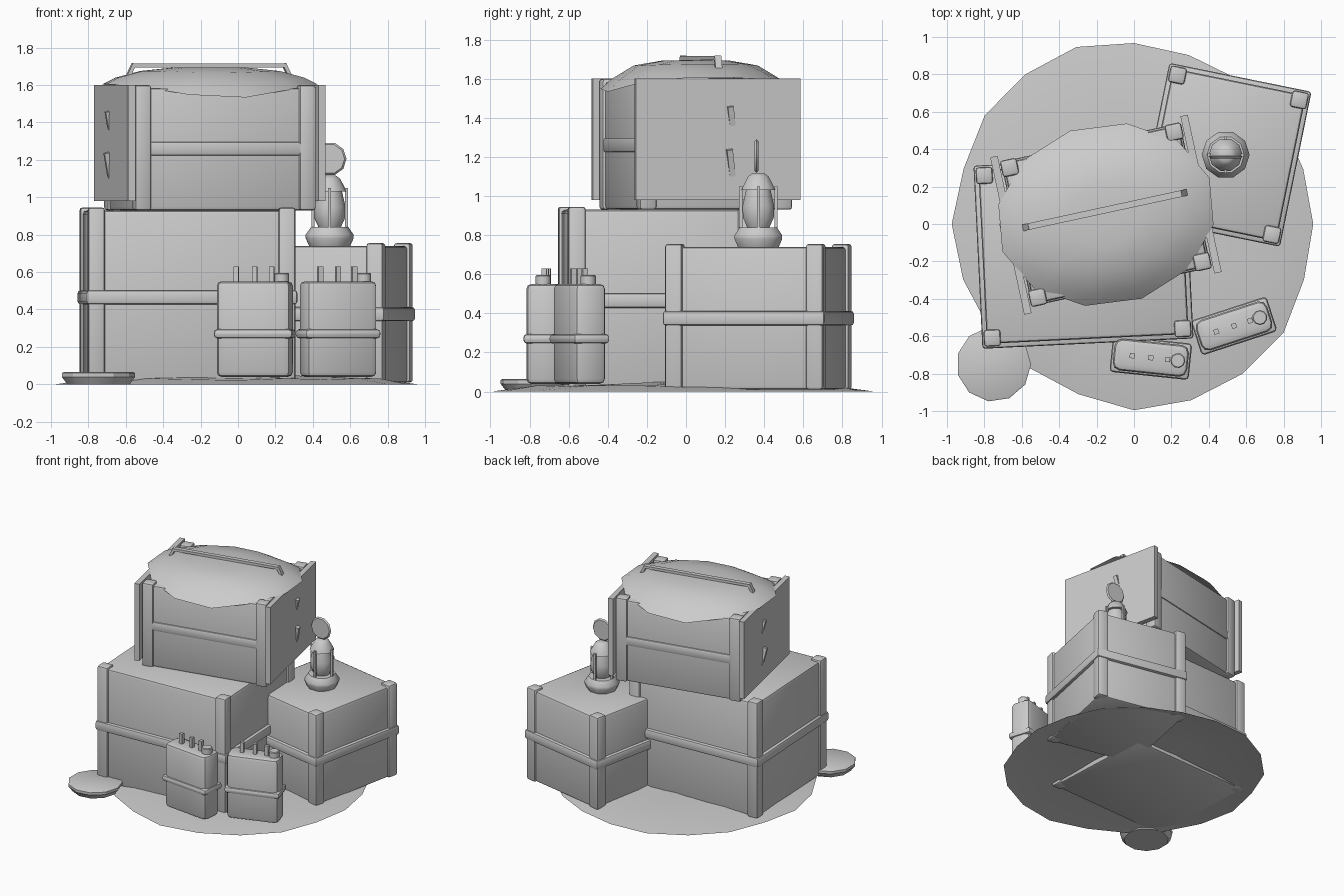
import bpy, bmesh, math, random
from mathutils import Matrix, Vector

if "Cube" in bpy.data.objects:
    bpy.data.objects.remove(bpy.data.objects["Cube"])
random.seed(4)

GREY = 0.6
mat = bpy.data.materials.new("plain grey")
mat.use_nodes = True
mat.diffuse_color = (GREY, GREY, GREY, 1)
mat.node_tree.nodes["Principled BSDF"].inputs["Base Color"].default_value = (GREY, GREY, GREY, 1)


def finish(name, bm, frame=Matrix(), smooth=40):
    """Turn a bmesh into a placed, shaded object."""
    bmesh.ops.recalc_face_normals(bm, faces=bm.faces)
    me = bpy.data.meshes.new(name)
    bm.to_mesh(me)
    bm.free()
    me.materials.append(mat)
    ob = bpy.data.objects.new(name, me)
    bpy.context.collection.objects.link(ob)
    ob.matrix_world = frame
    if smooth:
        bpy.ops.object.select_all(action="DESELECT")
        ob.select_set(True)
        bpy.context.view_layer.objects.active = ob
        bpy.ops.object.shade_smooth_by_angle(angle=math.radians(smooth))
    return ob


def box(name, size, loc, frame=Matrix(), bevel=0.0, segments=2, tilt=Matrix()):
    bm = bmesh.new()
    bmesh.ops.create_cube(bm, size=1)
    bmesh.ops.scale(bm, vec=size, verts=bm.verts)
    if bevel:
        bmesh.ops.bevel(bm, geom=bm.edges[:], offset=bevel, segments=segments,
                        profile=0.5, affect="EDGES")
    bmesh.ops.transform(bm, matrix=Matrix.Translation(loc) @ tilt, verts=bm.verts)
    return finish(name, bm, frame, 40 if bevel else 0)


def lathe(name, profile, sides, frame=Matrix(), smooth=40, caps=True):
    """Revolve (radius, height) pairs about z."""
    bm = bmesh.new()
    rings = [[bm.verts.new((r * math.cos(a), r * math.sin(a), z))
              for a in (math.tau * i / sides for i in range(sides))] for r, z in profile]
    for low, high in zip(rings, rings[1:]):
        for i in range(sides):
            j = (i + 1) % sides
            bm.faces.new((low[i], low[j], high[j], high[i]))
    if caps:
        bm.faces.new(rings[0])
    bm.faces.new(rings[-1])
    return finish(name, bm, frame, smooth)


def place(x, y, z=0, degrees=0):
    return Matrix.Translation((x, y, z)) @ Matrix.Rotation(math.radians(degrees), 4, "Z")


def crate(name, frame, w, d, z0, z1, band_z, band_out):
    """Rounded body, four corner posts and one band around the middle."""
    h = z1 - z0
    box(name + "_body", (w - 0.03, d - 0.03, h), (0, 0, z0 + h / 2), frame, 0.02)
    for sx in (-1, 1):
        for sy in (-1, 1):
            box(name + "_post", (0.09, 0.09, h + 0.015),
                (sx * (w / 2 - 0.045), sy * (d / 2 - 0.045), z0 + h / 2 + 0.0075), frame, 0.015)
    box(name + "_band", (w + band_out, d + band_out, 0.075), (0, 0, band_z), frame, 0.015)


# Low mound of ground, an open sheet
ground = lathe("ground_mound", [(0.98, 0), (0.8, 0.025), (0.5, 0.04), (0.2, 0.045)], 20, caps=False)
for v in ground.data.vertices:
    if v.co.z > 0.01:
        v.co.z += random.uniform(-0.008, 0.008)
    else:
        v.co.xy *= random.uniform(0.965, 1.02)

# Flat stone beside the mound
lathe("flat_stone", [(0.17, 0), (0.2, 0.04), (0.2, 0.06), (0.19, 0.065)], 11, place(-0.75, -0.75), 30)

# Three crates
crate("large_crate", place(-0.27, -0.15, 0, 2.8), 1.11, 0.96, 0.01, 0.93, 0.465, 0.02)
crate("small_crate", place(0.485, 0.37, 0, -11.5), 0.755, 0.825, 0.01, 0.74, 0.375, 0.02)
top = place(-0.15, 0.05, 0, 12.2)
crate("upper_crate", top, 0.99, 0.8, 0.93, 1.585, 1.26, -0.01)

# Side panels of the upper crate with their grip ends
for s in (-1, 1):
    box("side_panel", (0.04, 0.86, 0.62), (s * 0.52, 0, 1.29), top)
    for z, length in ((1.41, 0.1), (1.15, 0.18)):
        box("grip_end", (0.03, 0.03, length), (s * 0.535, 0.07, z), top,
            tilt=Matrix.Rotation(s * 0.2, 4, "Y") @ Matrix.Rotation(0.15, 4, "X"))

# Cloth cover draped over the upper crate, sagging at front and back
bm = bmesh.new()
SIDES, previous = 12, None
for t, lift in ((1, 0), (0.88, 0.035), (0.65, 0.07), (0.35, 0.088), (0.1, 0.09)):
    ring = []
    for i in range(SIDES):
        a = math.tau * (i + 0.3) / SIDES
        sag = 0.075 * math.sin(a) ** 4 * max(0, t - 0.6) / 0.4
        ring.append(bm.verts.new((0.59 * t * math.cos(a), 0.485 * t * math.sin(a), 1.605 + lift - sag)))
    if previous:
        for i in range(SIDES):
            j = (i + 1) % SIDES
            bm.faces.new((previous[i], previous[j], ring[j], ring[i]))
    previous = ring
bm.faces.new(previous)
finish("cloth_cover", bm, top, 60)

# Carrying bar on the cover
box("carry_bar", (0.83, 0.035, 0.02), (0, 0.025, 1.705), top)
for s in (-1, 1):
    box("carry_bar_foot", (0.02, 0.035, 0.07), (s * 0.425, 0.025, 1.682), top,
        tilt=Matrix.Rotation(-s * 0.45, 4, "Y"))

# Lantern on the small crate
lamp = place(0.49, 0.37)
lathe("lantern_base", [(0.11, 0.74), (0.128, 0.78), (0.128, 0.8), (0.1, 0.84)], 10, lamp)
lathe("lantern_glass", [(0.06, 0.84), (0.083, 0.89), (0.085, 0.95), (0.065, 1.035)], 10, lamp)
lathe("lantern_cap", [(0.09, 1.03), (0.085, 1.045), (0.055, 1.1), (0.035, 1.115)], 10, lamp)
for k in range(4):
    a = k * math.pi / 2
    box("lantern_rod", (0.016, 0.016, 0.22), (0.09 * math.cos(a), 0.09 * math.sin(a), 0.94), lamp)
lathe("lantern_disc", [(0.08, -0.01), (0.09, 0), (0.08, 0.01)], 10,
      place(0.49, 0.36, 1.205) @ Matrix.Rotation(math.pi / 2, 4, "X"))


# Two fuel cans
def can(frame):
    bm = bmesh.new()
    bmesh.ops.create_cube(bm, size=1)
    bmesh.ops.scale(bm, vec=(0.4, 0.17, 0.51), verts=bm.verts)
    upright = [e for e in bm.edges if abs((e.verts[0].co - e.verts[1].co).z) > 0.1]
    bmesh.ops.bevel(bm, geom=upright, offset=0.04, segments=2, profile=0.5, affect="EDGES")
    rims = [e for e in bm.edges if abs((e.verts[0].co - e.verts[1].co).z) < 0.01]
    bmesh.ops.bevel(bm, geom=rims, offset=0.025, segments=2, profile=0.5, affect="EDGES")
    bmesh.ops.translate(bm, vec=(0, 0, 0.295), verts=bm.verts)
    finish("can_body", bm, frame)
    box("can_band", (0.425, 0.195, 0.05), (0, 0, 0.27), frame, 0.02)
    for x in (-0.1, 0, 0.09):
        box("can_peg", (0.027, 0.027, 0.1), (x, 0, 0.58), frame)
    lathe("can_spout", [(0.04, 0.53), (0.04, 0.59), (0.035, 0.595)], 10, frame @ place(0.145, 0))


can(place(0.09, -0.715, 0, -6))
can(place(0.535, -0.545, 0, 18))
